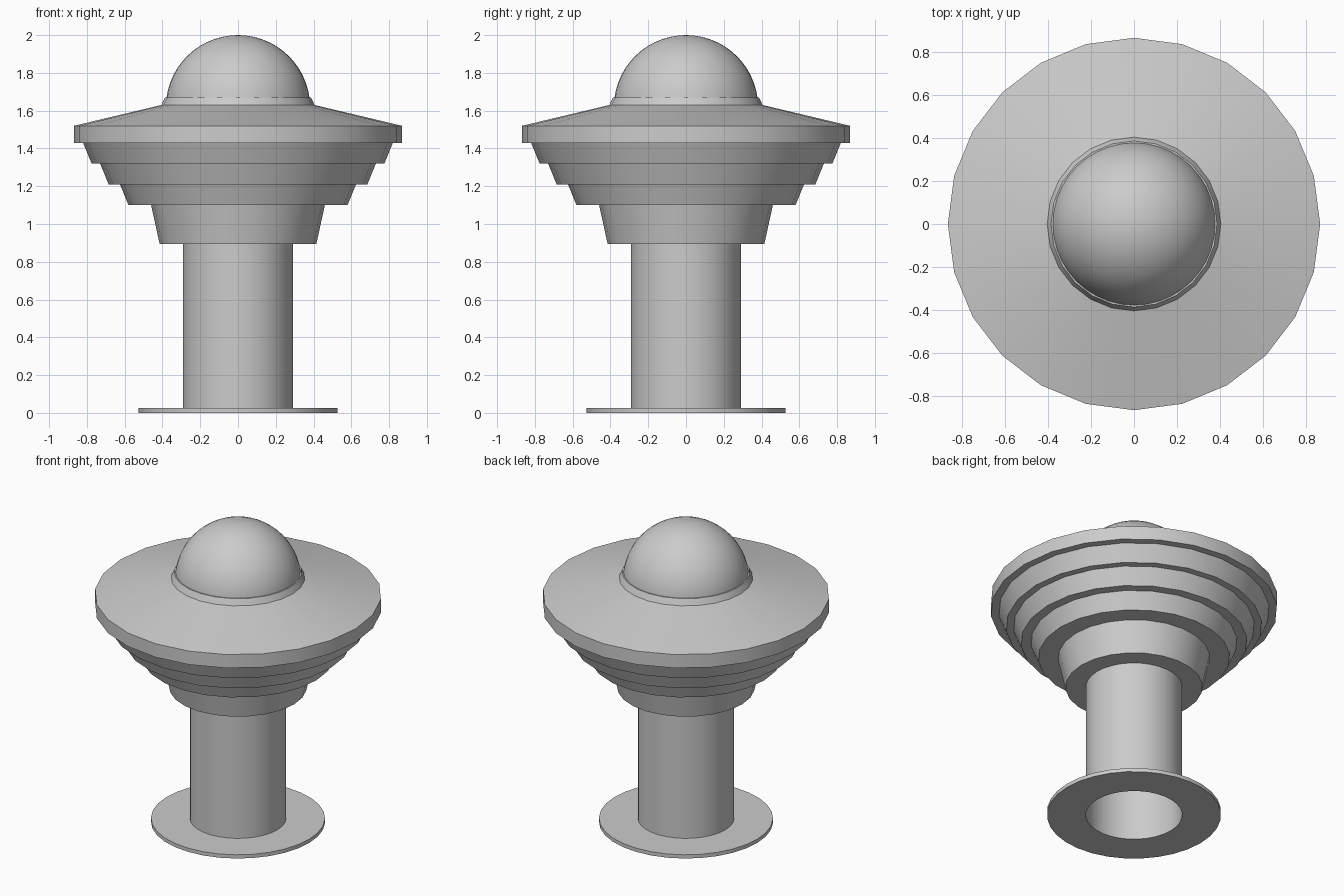
import bpy, bmesh
from math import cos, sin, pi, radians, asin

if "Cube" in bpy.data.objects:
    bpy.data.objects.remove(bpy.data.objects["Cube"])


def lathe(name, profile, sides):
    """Spin a list of (radius, z) points, listed from bottom outward and up."""
    bm = bmesh.new()
    rings = []
    for r, z in profile:
        if r < 1e-5:
            rings.append([bm.verts.new((0, 0, z))] * sides)
        else:
            rings.append([bm.verts.new((r * cos(2 * pi * i / sides),
                                        r * sin(2 * pi * i / sides), z))
                          for i in range(sides)])
    for a, b in zip(rings, rings[1:]):
        for i in range(sides):
            j = (i + 1) % sides
            corners = list(dict.fromkeys((a[i], a[j], b[j], b[i])))
            bm.faces.new(corners)
    mesh = bpy.data.meshes.new(name)
    bm.to_mesh(mesh)
    bm.free()
    ob = bpy.data.objects.new(name, mesh)
    bpy.context.collection.objects.link(ob)
    bpy.ops.object.select_all(action='DESELECT')
    ob.select_set(True)
    bpy.context.view_layer.objects.active = ob
    bpy.ops.object.shade_smooth_by_angle(angle=radians(30))
    return ob


# Base flange, open in the middle, and the hollow stem
lathe("base_flange", [(0.292, 0), (0.527, 0), (0.527, 0.025), (0.292, 0.025)], 32)
lathe("stem", [(0.292, 0), (0.292, 0.9)], 32)

# Stepped underside: each tier flares outward, then a flat ledge
tiers = [(0.415, 0.895, 0.46, 1.10), (0.58, 1.10, 0.625, 1.21),
         (0.685, 1.21, 0.73, 1.32), (0.775, 1.32, 0.82, 1.43)]
profile = [(0.292, 0.895)]
for r0, z0, r1, z1 in tiers:
    profile += [(r0, z0), (r1, z1)]
lathe("stepped_underside", profile, 24)

# Saucer rim and sloping roof
lathe("saucer_roof", [(0.82, 1.43), (0.868, 1.43), (0.868, 1.52), (0.405, 1.63)], 24)

# Collar around the dome
lathe("dome_collar", [(0.405, 1.63), (0.387, 1.67), (0.375, 1.67)], 24)

# Dome
R, CZ = 0.382, 1.618
start = asin((1.625 - CZ) / R)
steps = 14
dome = [(R * cos(start + (pi / 2 - start) * k / steps),
         CZ + R * sin(start + (pi / 2 - start) * k / steps)) for k in range(steps + 1)]
lathe("dome", dome, 40)
